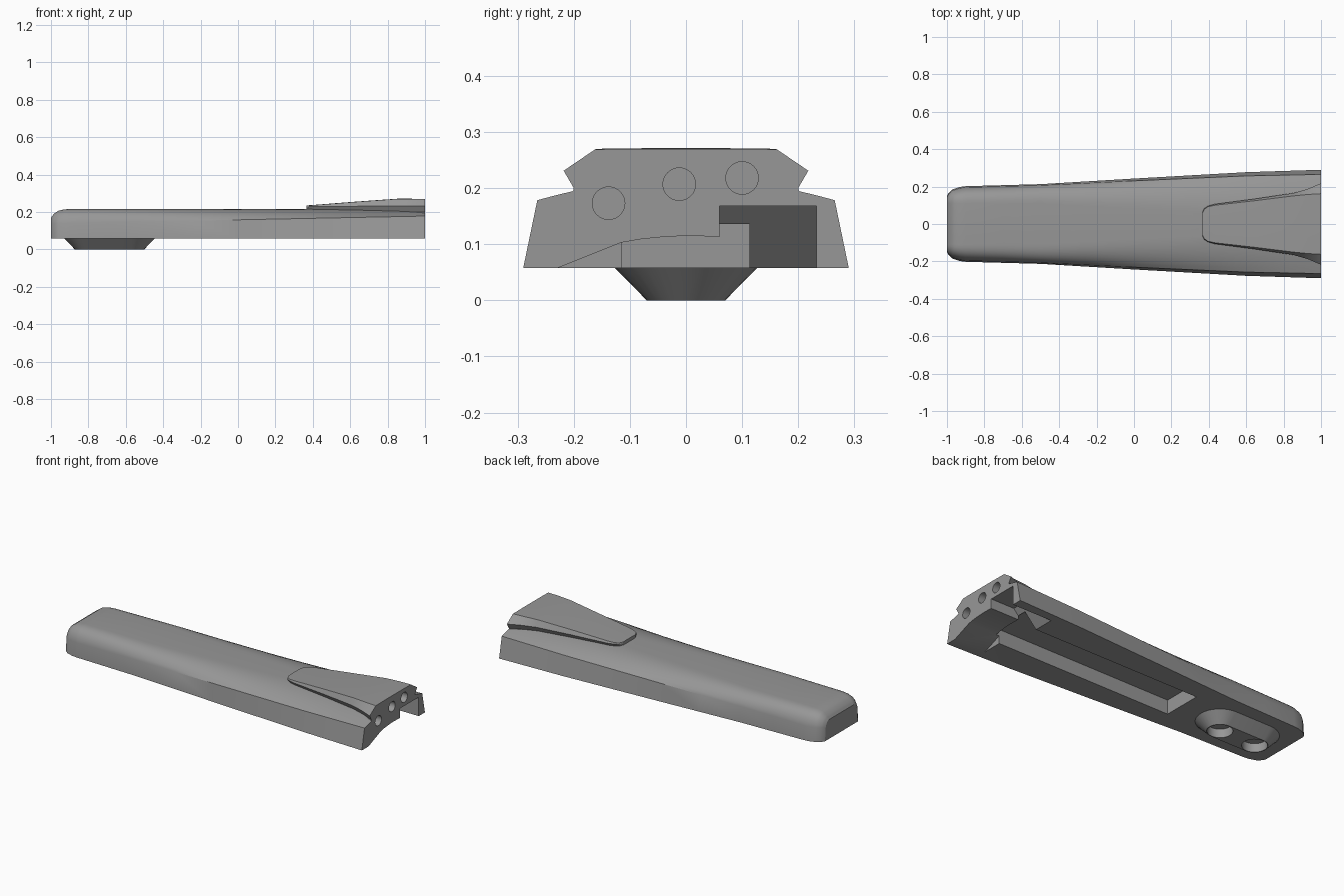
import bpy, bmesh, math

if "Cube" in bpy.data.objects:
    bpy.data.objects.remove(bpy.data.objects["Cube"])

grey = bpy.data.materials.new("grey_plastic")
grey.diffuse_color = (0.31, 0.31, 0.31, 1)
grey.use_nodes = True
grey.node_tree.nodes["Principled BSDF"].inputs["Base Color"].default_value = grey.diffuse_color


def finish(name, bm):
    bmesh.ops.remove_doubles(bm, verts=bm.verts, dist=1e-5)
    bmesh.ops.recalc_face_normals(bm, faces=bm.faces)
    me = bpy.data.meshes.new(name)
    bm.to_mesh(me)
    bm.free()
    me.materials.append(grey)
    ob = bpy.data.objects.new(name, me)
    bpy.context.collection.objects.link(ob)
    return ob


def loft(name, rings):
    """Skin a list of closed rings with equal point counts and cap both ends."""
    bm = bmesh.new()
    vs = [[bm.verts.new(p) for p in r] for r in rings]
    n = len(vs[0])
    for a, b in zip(vs, vs[1:]):
        for i in range(n):
            j = (i + 1) % n
            bm.faces.new((a[i], a[j], b[j], b[i]))
    bm.faces.new(vs[0])
    bm.faces.new(vs[-1])
    return finish(name, bm)


def mirrored(x, half):
    """Full ring at x from (y, z) points running from bottom to top on +y."""
    return [(x, y, z) for y, z in half] + [(x, -y, z) for y, z in reversed(half)]


def boolean(target, cutter, op='DIFFERENCE'):
    m = target.modifiers.new("bool", 'BOOLEAN')
    m.operation, m.object, m.solver = op, cutter, 'EXACT'
    bpy.context.view_layer.objects.active = target
    bpy.ops.object.modifier_apply(modifier=m.name)
    bpy.data.objects.remove(cutter)


def interp(x, table):
    for (x0, a), (x1, b) in zip(table, table[1:]):
        if x <= x1:
            return a + (b - a) * (x - x0) / (x1 - x0)
    return table[-1][1]


# Tapered body: leaning sides, crease, softly domed top, rounded tip
WIDTH = [(-1, .15), (-.992, .165), (-.97, .185), (-.93, .198), (-.9, .202),
         (-.5, .213), (0, .243), (.6, .277), (1, .29)]
TOP = [(-1, .17), (-.985, .19), (-.96, .207), (-.93, .214), (-.9, .216), (1, .216)]


def body_half(x):
    t = max(0, min(1, (x + .5) / 1.5))
    w, top = interp(x, WIDTH), interp(x, TOP)
    c = w - .006 - .019 * t
    zc = min(.15 + (x + .42) * .02, top - .035)
    cy, flat = c * (.92 - .42 * t), .09 * (1 - t) + .02
    half = [(w, .058), (c, zc)]
    for i in range(1, 9):
        u = i / 8
        half.append(((1 - u) ** 2 * c + 2 * u * (1 - u) * cy + u * u * flat,
                     (1 - u) ** 2 * zc + 2 * u * (1 - u) * top + u * u * top))
    return half


stations = [-1, -.992, -.985, -.97, -.96, -.93, -.9, -.7, -.5, -.25, 0, .3, .6, .8, 1]
body = loft("handle_body", [mirrored(x, body_half(x)) for x in stations])

# Raised wedge with undercut sides: x, edge half width, edge z, top half width, top z
WEDGE = [(.365, .06, .228, .055, .235), (.375, .082, .228, .078, .236),
         (.395, .096, .229, .092, .237), (.43, .106, .229, .1, .24),
         (.65, .135, .231, .125, .257), (.85, .165, .232, .15, .271),
         (.93, .188, .231, .158, .271), (1, .218, .231, .162, .27)]
wedge = loft("raised_wedge", [
    mirrored(x, [(e - .012, .17), (e - .018, .2), (e, ez), (t, tz - .001), (t * .5, tz)])
    for x, e, ez, t, tz in WEDGE])
boolean(body, wedge, 'UNION')


def prism_x(name, pts, x0, x1):
    return loft(name, [[(x, y, z) for y, z in pts] for x in (x0, x1)])


def circle(cy, cz, r, n=32):
    return [(cy + r * math.cos(2 * math.pi * i / n), cz + r * math.sin(2 * math.pi * i / n))
            for i in range(n)]


# Saddle under the open end
boolean(body, prism_x("saddle_cut", [
    (-.253, .048), (-.115, .103), (-.08, .109), (-.04, .113), (0, .115),
    (.04, .114), (.08, .112), (.08, .048)], .8, 1.05))

# Long channel in the underside
boolean(body, prism_x("channel_cut", [
    (-.115, .03), (-.115, .14), (.113, .14), (.113, .03)], -.32, .82))

# Side recess with a slanted inner end
xz = [(1.05, .04), (1.05, .168), (.85, .168), (.73, .04)]
boolean(body, loft("recess_cut", [[(x, y, z) for x, z in xz] for y in (.06, .233)]))

# Three round holes in the end face
for y, z in ((-.138, .173), (-.012, .207), (.1, .218)):
    boolean(body, prism_x("end_hole_cut", circle(y, z, .029), .88, 1.05))


# Tapered oblong foot with two round sockets
def oblong(z, r, x0=-.802, x1=-.572, n=16):
    pts = []
    for cx, start in ((x1, -math.pi / 2), (x0, math.pi / 2)):
        for i in range(n + 1):
            a = start + math.pi * i / n
            pts.append((cx + r * math.cos(a), r * math.sin(a), z))
    return pts


foot = loft("foot", [oblong(0, .07), oblong(.058, .127), oblong(.07, .127)])
for cx in (-.802, -.572):
    ring = circle(cx, 0, .066)
    boolean(foot, loft("socket_cut", [[(x, y, z) for x, y in ring] for z in (-.02, .05)]))

# Smooth curved areas, keep edges crisp
for ob in (body, foot):
    bpy.ops.object.select_all(action='DESELECT')
    ob.select_set(True)
    bpy.context.view_layer.objects.active = ob
    bpy.ops.object.shade_smooth_by_angle(angle=math.radians(25))
